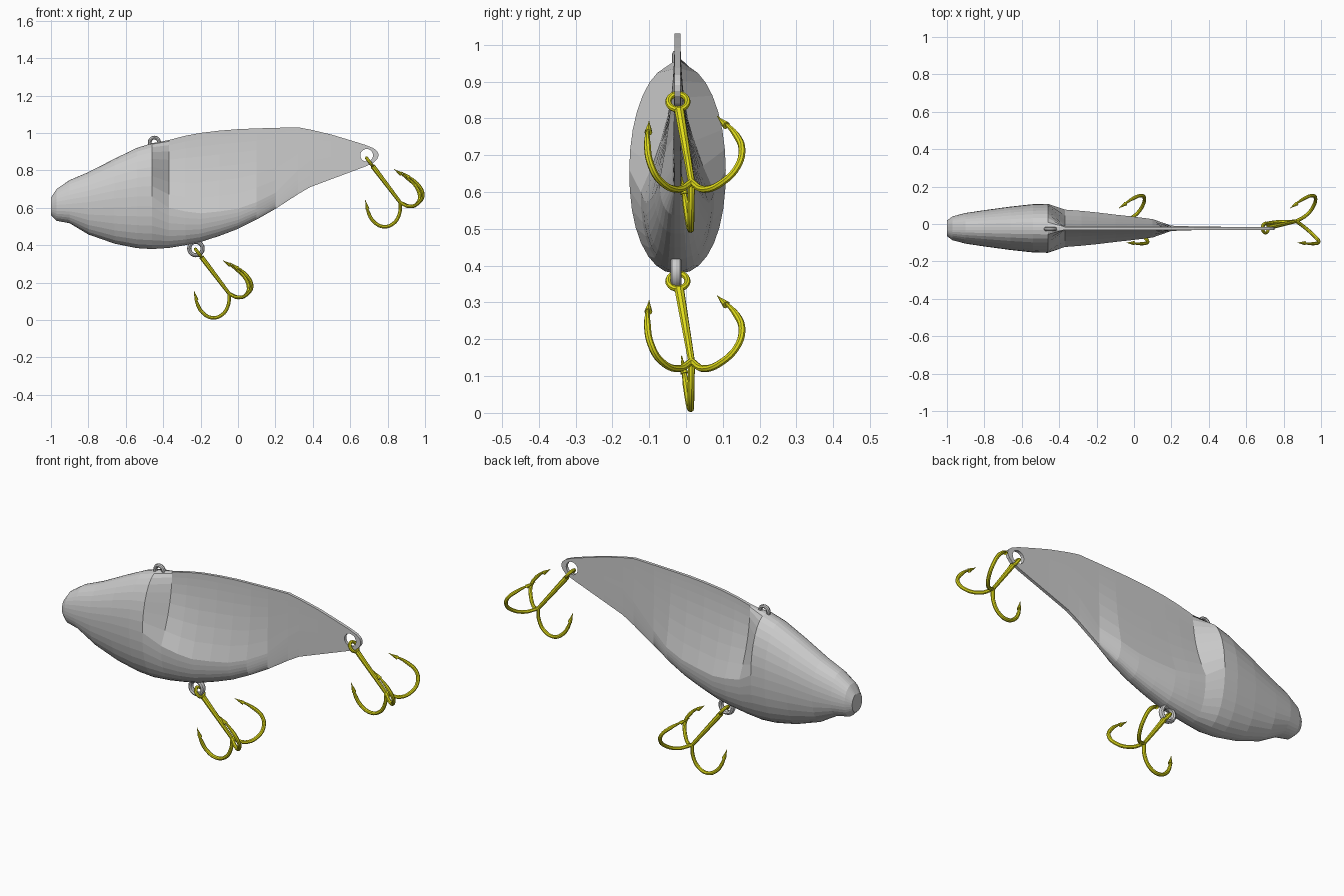
import bpy, bmesh, math
from mathutils import Vector

if "Cube" in bpy.data.objects:
    bpy.data.objects.remove(bpy.data.objects["Cube"])

YC = -0.023          # mid plane of the body
gold = bpy.data.materials.new("yellow_metal")
gold.diffuse_color = (0.75, 0.72, 0.01, 1)
gold.use_nodes = True
gold.node_tree.nodes["Principled BSDF"].inputs["Base Color"].default_value = gold.diffuse_color


# Body: lofted rings; x, top z, bottom z, half width, z of widest point, concavity above it
stations = [
    (-1.0, .655, .56, .042, .61, 0), (-.97, .70, .53, .064, .615, 0),
    (-.9, .748, .517, .082, .62, 0), (-.8, .79, .457, .097, .63, 0),
    (-.66, .862, .408, .116, .65, 0), (-.54, .92, .384, .129, .66, 0),
    (-.46, .945, .379, .131, .66, 0), (-.37, .962, .385, .100, .60, 1),
    (-.28, .985, .4, .093, .58, 1), (-.2, 1.0, .417, .085, .57, 1),
    (-.1, 1.012, .449, .073, .58, 1), (0, 1.02, .487, .062, .595, 1),
    (.1, 1.024, .537, .049, .63, 1), (.2, 1.027, .594, .014, .68, 1),
    (.32, 1.03, .672, .010, .8, 1), (.385, 1.018, .71, .009, .85, 1),
    (.5, .991, .753, .008, .87, 1), (.6, .961, .79, .008, .87, 1),
    (.68, .936, .82, .008, .88, 1), (.725, .918, .84, .008, .88, 1),
    (.744, .902, .86, .008, .88, 1), (.75, .89, .874, .008, .882, 1)]
EDGE, K = .008, 8


def half_section(zt, zb, w, zm, k):
    pts = []
    for i in range(K + 1):                       # top to widest
        u = math.cos(i / K * math.pi / 2)
        f = (1 - u) ** 1.9 if k else math.sqrt(max(0, 1 - u * u))
        pts.append((EDGE + (w - EDGE) * f, zm + (zt - zm) * u))
    for i in range(1, K + 1):                    # widest to bottom
        v = math.sin(i / K * math.pi / 2)
        f = max(0, 1 - v ** 2.3) ** .5
        pts.append((EDGE + (w - EDGE) * f, zm + (zb - zm) * v))
    return pts


bm = bmesh.new()
rings = []
for x, *s in stations:
    half = half_section(*s)
    loop = [(YC - y, z) for y, z in half] + [(YC + y, z) for y, z in reversed(half)]
    rings.append([bm.verts.new((x, y, z)) for y, z in loop])
n = len(rings[0])
for a, b in zip(rings, rings[1:]):
    for i in range(n):
        j = (i + 1) % n
        bm.faces.new((a[i], a[j], b[j], b[i]))
bm.faces.new(rings[0])
bm.faces.new(rings[-1])
bmesh.ops.recalc_face_normals(bm, faces=bm.faces)
mesh = bpy.data.meshes.new("lure_body")
bm.to_mesh(mesh)
bm.free()
body = bpy.data.objects.new("lure_body", mesh)
bpy.context.collection.objects.link(body)

# Hole in the tail
bpy.ops.mesh.primitive_cylinder_add(vertices=20, radius=.034, depth=.3,
                                    location=(.688, YC, .88), rotation=(math.pi / 2, 0, 0))
cutter = bpy.context.object
cutter.hide_render = True
mod = body.modifiers.new("tail_hole", "BOOLEAN")
mod.operation, mod.object, mod.solver = "DIFFERENCE", cutter, "EXACT"
bpy.context.view_layer.objects.active = body
bpy.ops.object.modifier_apply(modifier=mod.name)
bpy.data.objects.remove(cutter)


# Line eyelet on the back and hook eyelet on the belly
def eyelet(name, x, z, major, minor, thick):
    bpy.ops.mesh.primitive_torus_add(major_radius=major, minor_radius=minor,
                                     major_segments=20, minor_segments=8,
                                     location=(x, YC - .004, z), rotation=(math.pi / 2, 0, 0))
    ob = bpy.context.object
    ob.name = name
    ob.scale.z = thick
    bpy.ops.object.shade_smooth_by_angle()


eyelet("back_eyelet", -.447, .95, .025, .010, 1.1)
eyelet("belly_eyelet", -.225, .382, .036, .011, 1.4)

# Treble hook paths, placed for the belly hook
crotch = (-.047, .015, .14)
eye_centre = Vector((-.212, -.022, .358))
axis = (Vector(crotch) - eye_centre).normalized()
prongs = [
    [crotch, (0, -.02, .12), (.055, -.07, .143), (.073, -.095, .185),
     (.045, -.105, .24), (-.04, -.1, .305)],
    [crotch, (.01, .05, .12), (.047, .1, .14), (.055, .14, .182),
     (.038, .152, .225), (-.002, .138, .265), (-.08, .085, .318)],
    [crotch, (-.052, .014, .08), (-.085, .013, .028), (-.14, .012, .012),
     (-.19, .006, .04), (-.215, 0, .08), (-.235, -.012, .155)]]


def add_path(curve, pts, radii):
    sp = curve.splines.new("BEZIER")
    sp.bezier_points.add(len(pts) - 1)
    for bp, p, r in zip(sp.bezier_points, pts, radii):
        bp.co, bp.radius = p, r
        bp.handle_left_type = bp.handle_right_type = "AUTO"


def treble_hook(name, offset):
    curve = bpy.data.curves.new(name, "CURVE")
    curve.dimensions = "3D"
    curve.bevel_depth, curve.bevel_resolution = .0095, 2
    curve.resolution_u, curve.use_fill_caps = 5, True
    add_path(curve, [eye_centre + axis * .028, crotch], [1.4, 1])
    for path in prongs:
        tip, prev = Vector(path[-1]), Vector(path[-2])
        back = (prev - tip).normalized() * .05
        add_path(curve, path, [1] * (len(path) - 1) + [.15])
        add_path(curve, [tip + back, tip], [1.15, .05])      # barb
    ob = bpy.data.objects.new(name, curve)
    bpy.context.collection.objects.link(ob)
    ob.location = offset
    bpy.ops.object.select_all(action="DESELECT")
    ob.select_set(True)
    bpy.context.view_layer.objects.active = ob
    bpy.ops.object.convert(target="MESH")
    ob = bpy.context.object
    ob.data.materials.clear()
    ob.data.materials.append(gold)
    bpy.ops.object.shade_smooth_by_angle()
    # eye ring lying along the shank
    normal = axis.cross(Vector((0, 1, 0)))
    bpy.ops.mesh.primitive_torus_add(major_radius=.026, minor_radius=.0085,
                                     major_segments=20, minor_segments=8,
                                     location=eye_centre + Vector(offset),
                                     rotation=normal.to_track_quat("Z", "Y").to_euler())
    ring = bpy.context.object
    ring.name = name + "_eye"
    ring.data.materials.append(gold)
    bpy.ops.object.shade_smooth_by_angle()


treble_hook("belly_hook", (0, 0, 0))
treble_hook("tail_hook", (.915, 0, .487))
